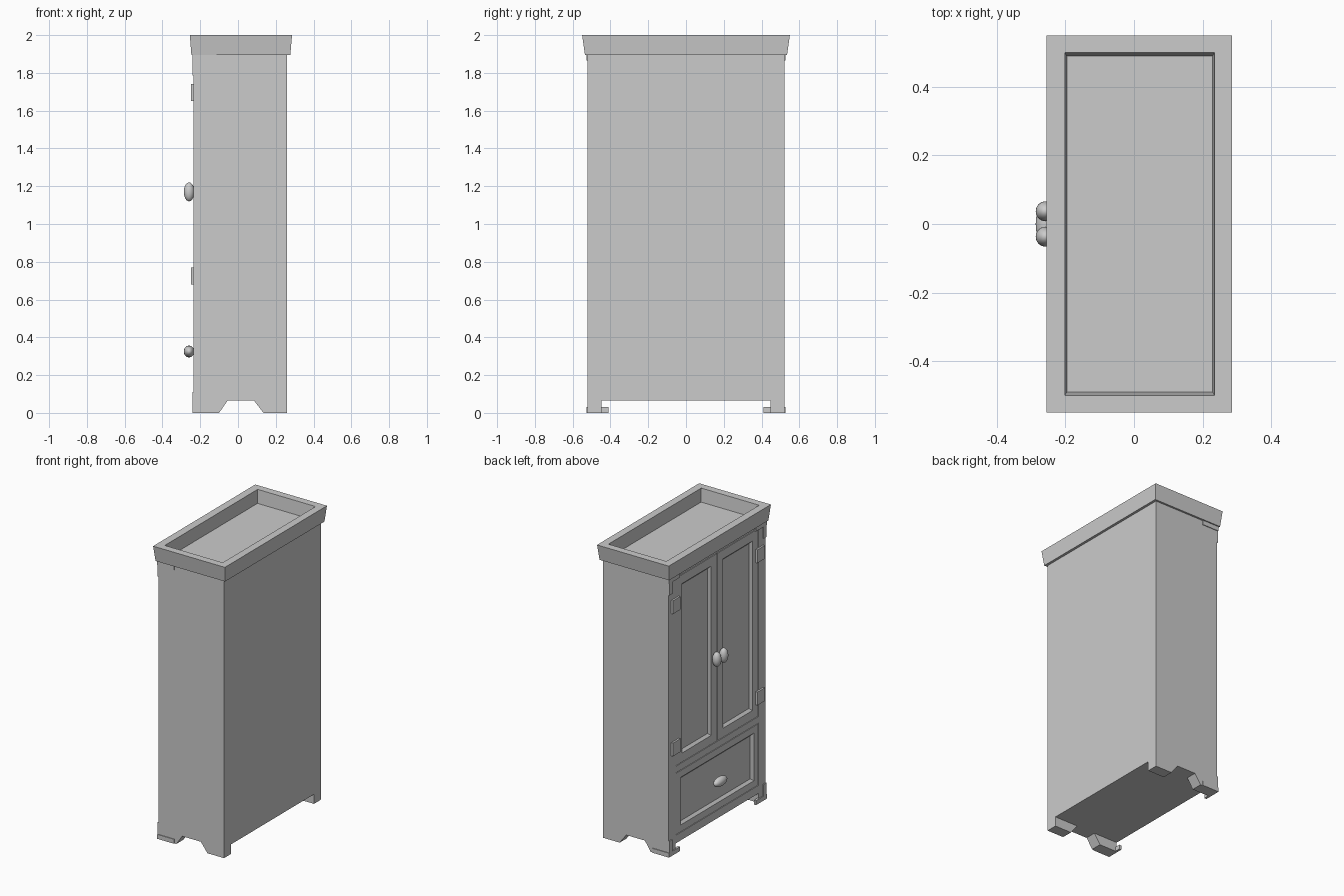
import bpy, bmesh, math

cube = bpy.data.objects.get("Cube")
if cube:
    bpy.data.objects.remove(cube, do_unlink=True)


def material(name, grey):
    m = bpy.data.materials.new(name)
    m.use_nodes = True
    m.diffuse_color = (grey, grey, grey, 1)
    m.node_tree.nodes["Principled BSDF"].inputs["Base Color"].default_value = (grey, grey, grey, 1)
    return m


GREY = material("plain_grey", 0.6)


def finish(name, bm):
    bmesh.ops.recalc_face_normals(bm, faces=bm.faces)
    mesh = bpy.data.meshes.new(name)
    bm.to_mesh(mesh)
    bm.free()
    mesh.materials.append(GREY)
    ob = bpy.data.objects.new(name, mesh)
    bpy.context.collection.objects.link(ob)
    return ob


def box(name, x, y, z):
    bm = bmesh.new()
    bmesh.ops.create_cube(bm, size=1)
    for v in bm.verts:
        v.co = [r[0] + (c + 0.5) * (r[1] - r[0]) for c, r in zip(v.co, (x, y, z))]
    return finish(name, bm)


def ringed(name, rings, place):
    """Stack of rectangles (u0, u1, v0, v1, depth) skinned together and capped."""
    bm = bmesh.new()
    loops = []
    for u0, u1, v0, v1, d in rings:
        corners = ((u0, v0), (u1, v0), (u1, v1), (u0, v1))
        loops.append([bm.verts.new(place(u, v, d)) for u, v in corners])
    for a, b in zip(loops, loops[1:]):
        for i in range(4):
            j = (i + 1) % 4
            bm.faces.new((a[i], a[j], b[j], b[i]))
    bm.faces.new(loops[0])
    bm.faces.new(loops[-1])
    return finish(name, bm)


FRONT, BACK, HALF, FLOOR, TOP = -0.235, 0.26, 0.522, 0.065, 1.9
CORE = FRONT + 0.02

# Carcass
box("carcass", (CORE, BACK), (-HALF, HALF), (FLOOR, TOP))

# Side feet, splayed around the arched cutout
for s, side in ((-1, "right"), (1, "left")):
    for name, outline in (("door_side", (FRONT, -0.1, -0.055)), ("rear", (BACK, 0.135, 0.085))):
        a, b, c = outline
        bm = bmesh.new()
        pts = ((a, 0), (b, 0), (c, FLOOR), (a, FLOOR))
        face = bm.faces.new([bm.verts.new((x, s * HALF, z)) for x, z in pts])
        out = bmesh.ops.extrude_face_region(bm, geom=[face])["geom"]
        for v in out:
            if isinstance(v, bmesh.types.BMVert):
                v.co.y = s * 0.447
        finish(f"{name}_{side}_foot", bm)

# Face frame
box("bottom_rail", (FRONT, CORE), (-HALF, HALF), (FLOOR, 0.12))
box("middle_rail", (FRONT, CORE), (-0.445, 0.445), (0.545, 0.59))
box("top_rail", (FRONT, CORE), (-HALF, HALF), (1.875, TOP))
for s, side in ((-1, "right"), (1, "left")):
    box(f"{side}_stile", (FRONT, CORE), sorted((s * 0.445, s * HALF)), (0.12, 1.875))


# Doors and drawer, each with a sunken bevelled panel
def panelled(name, y0, y1, z0, z1, margin):
    g = 0.004
    rings = []
    for inset, depth in ((g, CORE), (g, FRONT), (margin, FRONT),
                         (margin + 0.012, FRONT + 0.012), (margin + 0.016, FRONT + 0.016)):
        rings.append((y0 + inset, y1 - inset, z0 + inset, z1 - inset, depth))
    ringed(name, rings, lambda u, v, d: (d, u, v))


panelled("right_door", -0.445, 0, 0.59, 1.875, 0.065)
panelled("left_door", 0, 0.445, 0.59, 1.875, 0.065)
panelled("drawer", -0.445, 0.445, 0.12, 0.545, 0.05)

# Flared cornice with a tray top
ringed("cornice", [(-0.247, 0.277, -0.535, 0.535, 1.895),
                   (-0.255, 0.286, -0.55, 0.55, 2.0),
                   (-0.202, 0.235, -0.5, 0.5, 2.0),
                   (-0.196, 0.229, -0.49, 0.49, 1.91)],
       lambda u, v, d: (u, v, d))

# Hinges and corner brackets
for s, side in ((-1, "right"), (1, "left")):
    for z, level in ((0.725, "lower"), (1.695, "upper")):
        box(f"{side}_{level}_hinge", (-0.248, FRONT), sorted((s * 0.415, s * 0.495)), (z - 0.045, z + 0.045))
    for z, tip, level in ((0, 0.11, "lower"), (1.895, 1.785, "upper")):
        d = 0.03 if tip > z else -0.03
        band = sorted((z, z + d))
        box(f"{side}_{level}_bracket_arm", (-0.241, FRONT + 0.01), sorted((s * 0.41, s * 0.527)), band)
        box(f"{side}_{level}_bracket_post", (-0.241, FRONT), sorted((s * 0.492, s * HALF)), sorted((z, tip)))
        box(f"{side}_{level}_bracket_return", (-0.241, -0.115), sorted((s * 0.51, s * 0.527)), band)


# Oval knobs
def knob(name, y, z, ry, rz):
    bm = bmesh.new()
    bmesh.ops.create_uvsphere(bm, u_segments=24, v_segments=14, radius=1)
    for v in bm.verts:
        v.co = (-0.259 + v.co.x * 0.028, y + v.co.y * ry, z + v.co.z * rz)
    ob = finish(name, bm)
    for p in ob.data.polygons:
        p.use_smooth = True


knob("right_door_knob", -0.037, 1.17, 0.029, 0.05)
knob("left_door_knob", 0.037, 1.17, 0.029, 0.05)
knob("drawer_knob", 0, 0.325, 0.064, 0.031)
